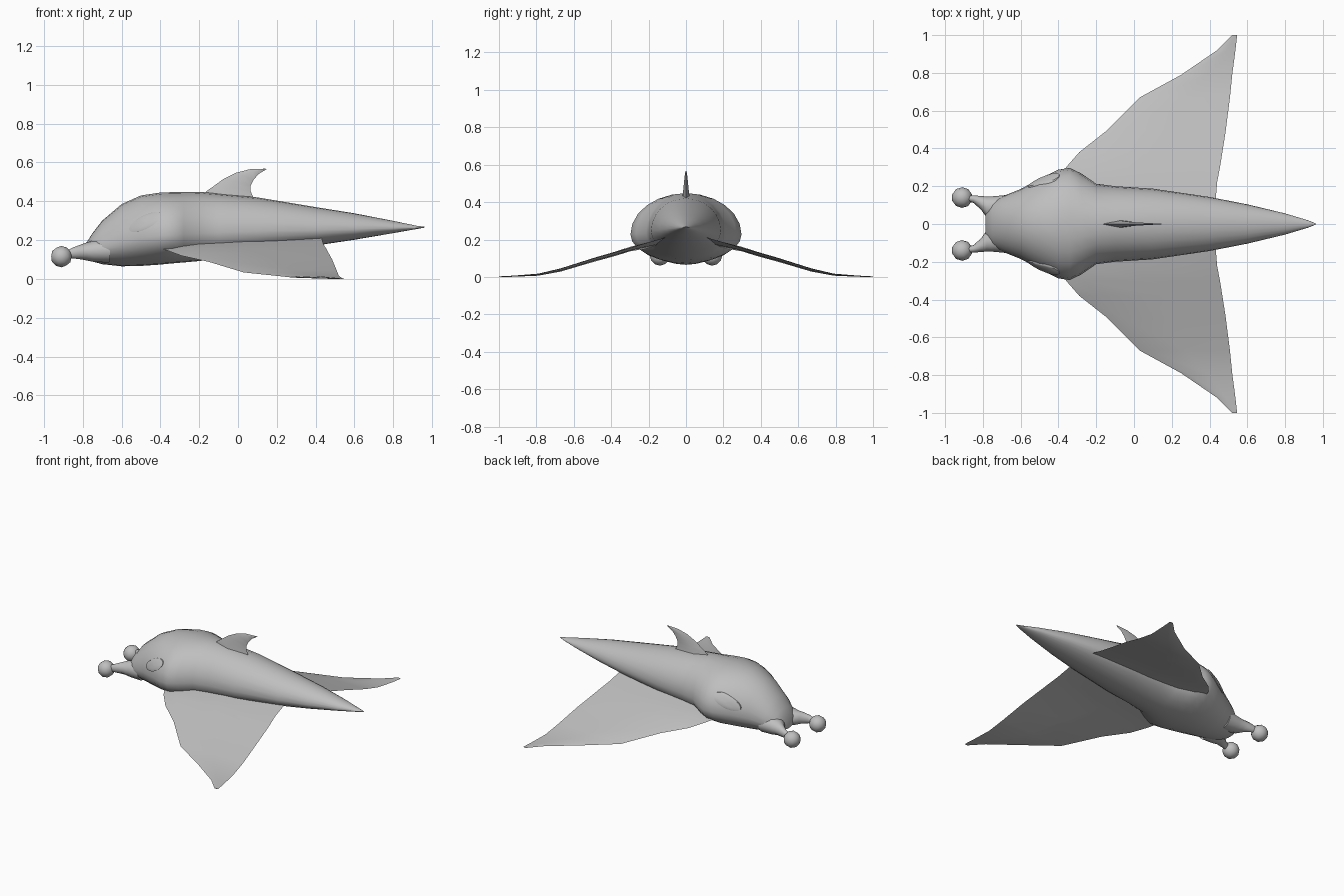
import bpy, bmesh, math
from mathutils import Vector

if "Cube" in bpy.data.objects:
    bpy.data.objects.remove(bpy.data.objects["Cube"])

grey = bpy.data.materials.new("pale grey")
grey.diffuse_color = (0.52, 0.52, 0.52, 1)
grey.use_nodes = True
grey.node_tree.nodes["Principled BSDF"].inputs["Base Color"].default_value = grey.diffuse_color


def finish(name, bm, angle=40):
    bmesh.ops.recalc_face_normals(bm, faces=bm.faces)
    me = bpy.data.meshes.new(name)
    bm.to_mesh(me)
    bm.free()
    me.materials.append(grey)
    ob = bpy.data.objects.new(name, me)
    bpy.context.collection.objects.link(ob)
    bpy.ops.object.select_all(action='DESELECT')
    ob.select_set(True)
    bpy.context.view_layer.objects.active = ob
    bpy.ops.object.shade_smooth_by_angle(angle=math.radians(angle))
    return ob


def loft(bm, rings):
    """Skin closed rings of equal point count and cap both ends."""
    vs = [[bm.verts.new(p) for p in r] for r in rings]
    n = len(vs[0])
    for a, b in zip(vs, vs[1:]):
        for i in range(n):
            j = (i + 1) % n
            bm.faces.new((a[i], a[j], b[j], b[i]))
    bm.faces.new(vs[0])
    bm.faces.new(vs[-1])


# body sections: x, half width, bottom z, top z
BODY = [(-0.785, .075, .105, .18), (-0.75, .115, .09, .235), (-0.70, .145, .076, .30),
        (-0.60, .185, .065, .385), (-0.50, .24, .067, .43), (-0.40, .288, .074, .445),
        (-0.34, .297, .08, .447), (-0.28, .268, .085, .448), (-0.20, .213, .092, .449),
        (-0.10, .2, .105, .44), (0.1, .187, .13, .42), (0.4, .143, .172, .37),
        (0.6, .104, .202, .338), (0.8, .056, .236, .299), (0.92, .02, .257, .274),
        (0.96, .004, .264, .269)]
MID = 0.4


def section(x):
    for a, b in zip(BODY, BODY[1:]):
        if a[0] <= x <= b[0]:
            t = (x - a[0]) / (b[0] - a[0])
            return [p + (q - p) * t for p, q in zip(a, b)]


def body_y(x, z):
    _, w, lo, hi = section(x)
    zc = lo + MID * (hi - lo)
    s = (z - zc) / (hi - zc if z > zc else zc - lo)
    return w * math.sqrt(max(0, 1 - s * s))


# body
bm = bmesh.new()
rings = []
for x, w, lo, hi in BODY:
    zc = lo + MID * (hi - lo)
    ring = []
    for i in range(24):
        a = 2 * math.pi * i / 24
        s = math.sin(a)
        ring.append((x, w * math.cos(a), zc + s * (hi - zc if s > 0 else zc - lo)))
    rings.append(ring)
loft(bm, rings)
finish("body", bm, 50)

# dorsal fin: leading and trailing edge pairs, rising from the back
FIN = [(-.19, .09, .40, .40, .024), (-.165, .075, .45, .43, .018), (-.12, .063, .482, .455, .014),
       (-.075, .065, .515, .48, .011), (-.01, .08, .547, .51, .008),
       (.06, .105, .565, .54, .005), (.14, .148, .568, .566, .002)]
bm = bmesh.new()
loft(bm, [[(xl, 0, zl),
           (xl * .6 + xt * .4, t, zl * .6 + zt * .4),
           (xt, 0, zt),
           (xl * .6 + xt * .4, -t, zl * .6 + zt * .4)] for xl, xt, zl, zt, t in FIN])
finish("dorsal_fin", bm)

# wing stations: y, lead x, trail x, lead z, trail z, thickness
WING = [(.10, -.41, .43, .165, .205, .024), (.22, -.40, .44, .148, .172, .022),
        (.30, -.36, .455, .135, .148, .02), (.38, -.29, .468, .11, .125, .018),
        (.49, -.15, .485, .08, .095, .016), (.67, .03, .508, .027, .04, .013),
        (.79, .25, .52, .006, .012, .009), (.92, .44, .537, .001, .002, .006),
        (1.0, .52, .546, 0, 0, .003)]

for side, label in ((1, "left"), (-1, "right")):
    # wing
    bm = bmesh.new()
    rings = []
    for y, xl, xt, zl, zt, t in WING:
        def pt(f, h):
            return (xl + (xt - xl) * f, side * y, zl + (zt - zl) * f + h * t)
        rings.append([pt(0, .5), pt(.12, 1), pt(.5, .95), pt(1, .35),
                      pt(.5, 0), pt(.12, 0)])
    loft(bm, rings)
    finish(label + "_wing", bm)

    # horn: x, y, z, half width, half height
    bm = bmesh.new()
    rings = []
    for x, y, z, w, h in [(-.66, .085, .15, .07, .065), (-.74, .087, .143, .06, .056),
                          (-.78, .09, .141, .056, .046), (-.81, .112, .139, .036, .038),
                          (-.85, .132, .134, .02, .028), (-.90, .138, .12, .013, .018)]:
        rings.append([(x, side * (y + w * math.cos(i * math.pi / 6)),
                       z + h * math.sin(i * math.pi / 6)) for i in range(12)])
    loft(bm, rings)
    finish(label + "_horn", bm, 60)

    # ball on the horn tip
    bm = bmesh.new()
    bmesh.ops.create_icosphere(bm, subdivisions=2, radius=.055)
    bmesh.ops.translate(bm, verts=bm.verts, vec=(-.91, side * .14, .115))
    finish(label + "_horn_ball", bm)

    # eye: slanted oval laid on the side of the head
    bm = bmesh.new()
    rings = []
    u = Vector((.89, 0, .46))
    v = Vector((-.46, 0, .89))
    for r, off in ((1, -.006), (1, .006), (.85, .008), (.45, .009), (.05, .009)):
        ring = []
        for i in range(20):
            a = math.pi * i / 10
            p = Vector((-.478, 0, .293)) + u * (.092 * r * math.cos(a)) + v * (.034 * r * math.sin(a))
            ring.append((p.x, side * (body_y(p.x, p.z) + off), p.z))
        rings.append(ring)
    loft(bm, rings)
    finish(label + "_eye", bm)
